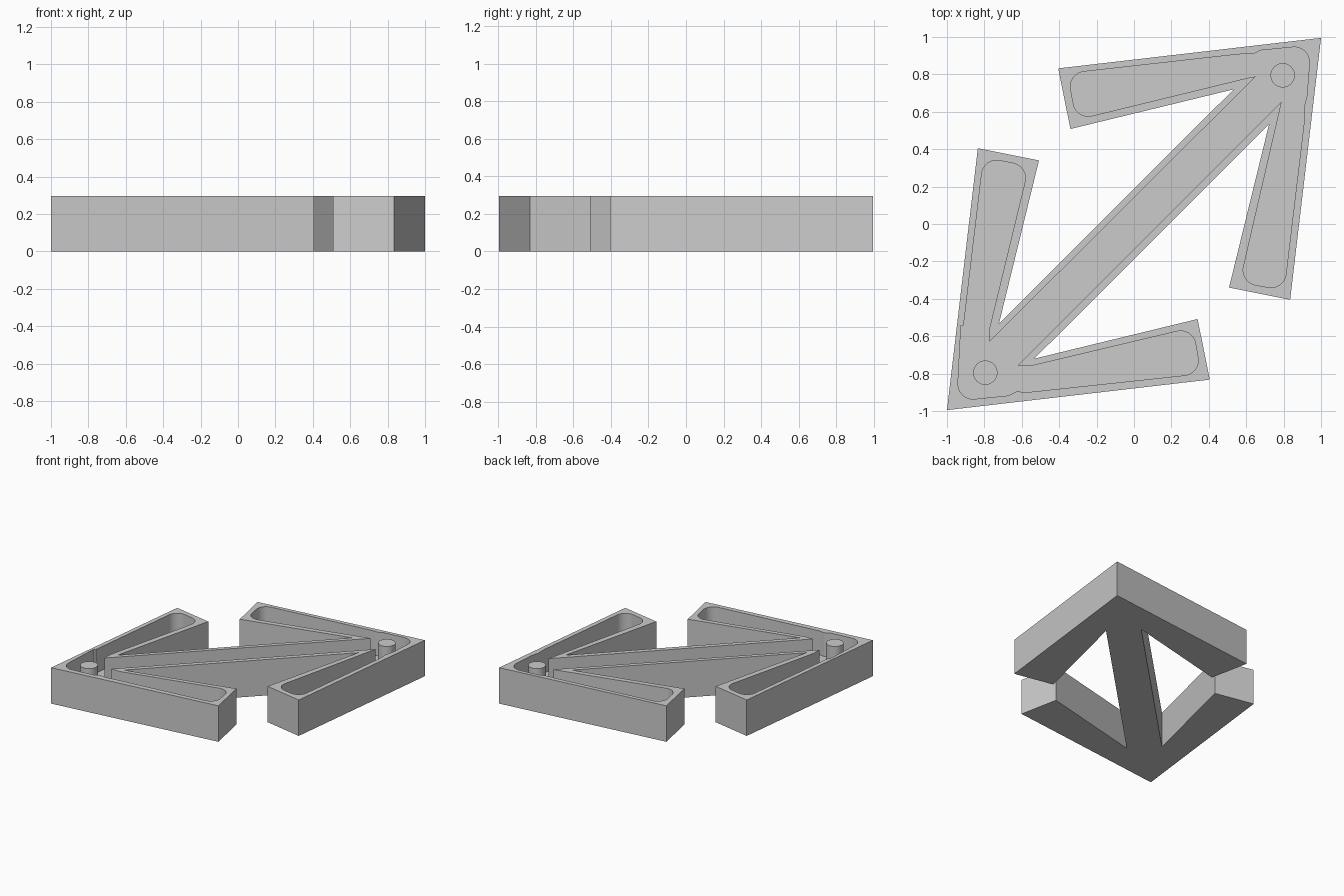
import bpy, bmesh, math
from mathutils import Vector

if "Cube" in bpy.data.objects:
    bpy.data.objects.remove(bpy.data.objects["Cube"], do_unlink=True)

HEIGHT, FLOOR = 0.295, 0.10
COLOUR = (0.6, 0.6, 0.6, 1)

grey = bpy.data.materials.new("plain grey")
grey.use_nodes = True
grey.diffuse_color = COLOUR
grey.node_tree.nodes["Principled BSDF"].inputs["Base Color"].default_value = COLOUR


def outline(points, steps=8):
    """Each point is (x, y) or (x, y, radius); corners with a radius are rounded."""
    out = []
    for i, p in enumerate(points):
        v = Vector(p[:2])
        if len(p) == 2:
            out.append(v)
            continue
        a = (Vector(points[i - 1][:2]) - v).normalized()
        b = (Vector(points[(i + 1) % len(points)][:2]) - v).normalized()
        half = a.angle(b) / 2
        centre = v + (a + b).normalized() * (p[2] / math.sin(half))
        start = v + a * (p[2] / math.tan(half)) - centre
        end = v + b * (p[2] / math.tan(half)) - centre
        for s in range(steps + 1):
            out.append(centre + start.lerp(end, s / steps).normalized() * p[2])
    return out


def prism(name, points, z0, z1):
    bm = bmesh.new()
    face = bm.faces.new([bm.verts.new((p.x, p.y, z0)) for p in points])
    top = bmesh.ops.extrude_face_region(bm, geom=[face])["geom"]
    bmesh.ops.translate(bm, vec=(0, 0, z1 - z0),
                        verts=[g for g in top if isinstance(g, bmesh.types.BMVert)])
    bmesh.ops.recalc_face_normals(bm, faces=bm.faces)
    mesh = bpy.data.meshes.new(name)
    bm.to_mesh(mesh)
    bm.free()
    mesh.materials.append(grey)
    obj = bpy.data.objects.new(name, mesh)
    bpy.context.collection.objects.link(obj)
    return obj


def smooth(obj):
    bpy.ops.object.select_all(action='DESELECT')
    obj.select_set(True)
    bpy.context.view_layer.objects.active = obj
    bpy.ops.object.shade_smooth_by_angle(angle=math.radians(30))


# Double-headed arrow body, one half turned about the centre for the other
half_body = [(-0.508, 0.34), (-0.835, 0.405), (-1, -0.995), (0.405, -0.832),
             (0.34, -0.508), (-0.533, -0.72), (0.722, 0.533)]
body = prism("arrow_tray", outline(half_body + [(-x, -y) for x, y in half_body]), 0, HEIGHT)

# Pocket: each end has two arms, a rounded tip and small steps in the walls
r = 0.08
lower_end = [(-0.772, -0.629), (-0.772, -0.554), (-0.563, 0.308, r), (-0.804, 0.356, r),
             (-0.911, -0.543), (-0.925, -0.543), (-0.946, -0.945, r), (-0.67, -0.917),
             (-0.628, -0.895), (-0.574, -0.90), (0.357, -0.80, r), (0.314, -0.554, r),
             (-0.542, -0.757), (-0.622, -0.757)]
upper_end = [(0.79, 0.655), (0.567, -0.31, r), (0.802, -0.355, r), (0.908, 0.532),
             (0.908, 0.62), (0.924, 0.682), (0.945, 0.955, r), (0.673, 0.928),
             (0.646, 0.912), (0.555, 0.907), (-0.355, 0.805, r), (-0.308, 0.558, r),
             (0.62, 0.784), (0.651, 0.789)]
pocket = prism("pocket_cutter", outline(lower_end + upper_end), FLOOR, HEIGHT + 0.1)
pocket.hide_render = True

cut = body.modifiers.new("pocket", 'BOOLEAN')
cut.operation, cut.solver, cut.object = 'DIFFERENCE', 'EXACT', pocket
bpy.context.view_layer.objects.active = body
bpy.ops.object.modifier_apply(modifier=cut.name)
bpy.data.objects.remove(pocket, do_unlink=True)
smooth(body)

# Round pins standing in both tips
for name, c in (("lower_pin", -0.795), ("upper_pin", 0.795)):
    ring = [Vector((c + 0.065 * math.cos(t * math.tau / 32), c + 0.065 * math.sin(t * math.tau / 32)))
            for t in range(32)]
    smooth(prism(name, ring, FLOOR - 0.02, HEIGHT))
